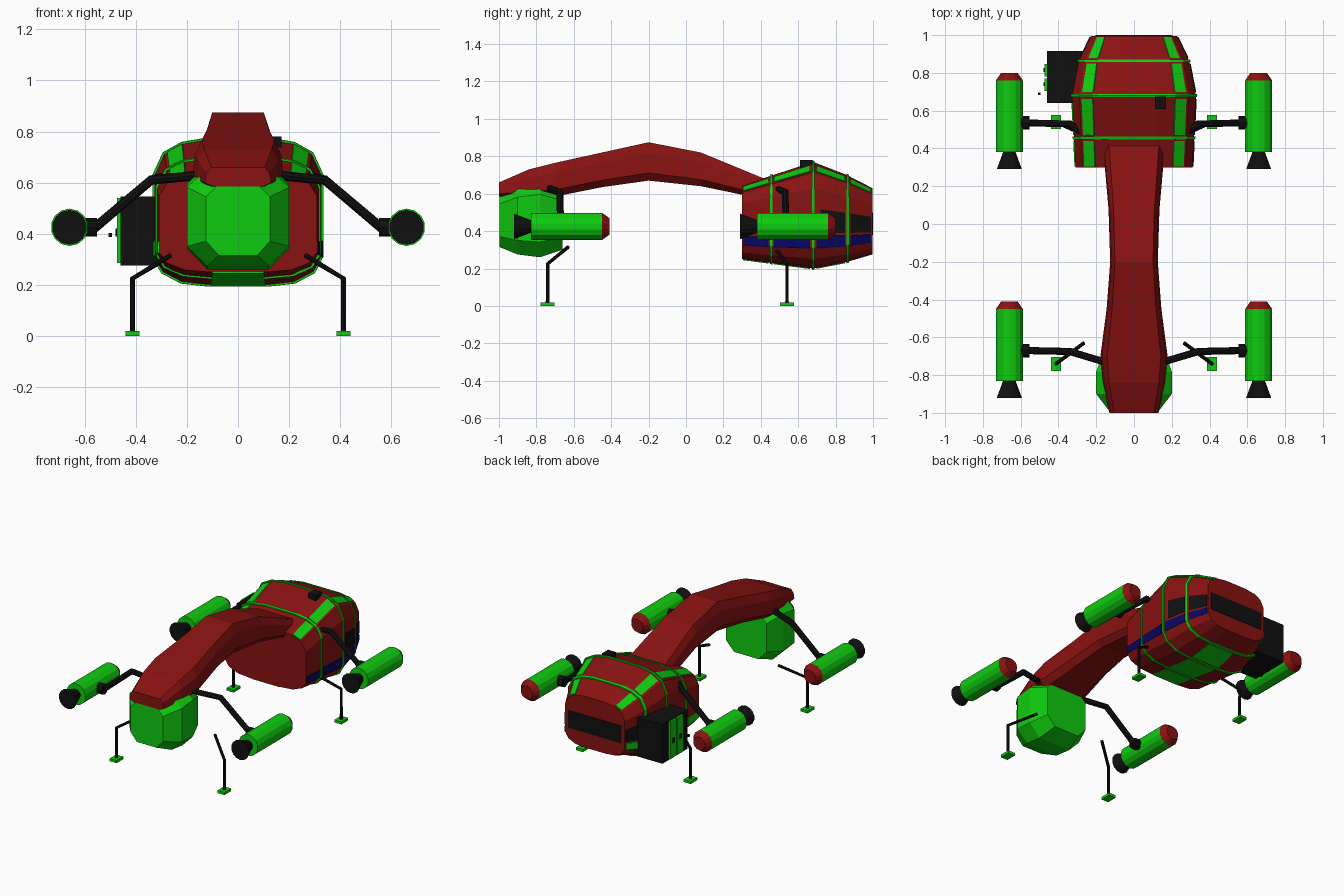
import bpy, bmesh, math
from mathutils import Matrix, Vector

if "Cube" in bpy.data.objects:
    bpy.data.objects.remove(bpy.data.objects["Cube"])

def material(name, col):
    m = bpy.data.materials.new(name)
    m.diffuse_color = (*col, 1)
    m.use_nodes = True
    m.node_tree.nodes["Principled BSDF"].inputs["Base Color"].default_value = m.diffuse_color
    return m

RED = material("red_paint", (0.25, 0.006, 0.006))
GREEN = material("green_paint", (0.005, 0.6, 0.005))
BLACK = material("black_metal", (0.005, 0.005, 0.005))
BLUE = material("blue_trim", (0.002, 0.002, 0.12))

def finish(name, bm, mat):
    bmesh.ops.recalc_face_normals(bm, faces=bm.faces)
    me = bpy.data.meshes.new(name)
    bm.to_mesh(me)
    bm.free()
    me.materials.append(mat)
    ob = bpy.data.objects.new(name, me)
    bpy.context.collection.objects.link(ob)
    return ob

def box(name, lo, hi, mat):
    bm = bmesh.new()
    bmesh.ops.create_cube(bm, size=1)
    for v in bm.verts:
        v.co = Vector([l + (c + .5) * (h - l) for c, l, h in zip(v.co, lo, hi)])
    return finish(name, bm, mat)

def cone(name, start, axis, length, r1, r2, mat, sides=14):
    bm = bmesh.new()
    bmesh.ops.create_cone(bm, cap_ends=True, segments=sides, radius1=r1, radius2=r2, depth=length)
    rot = Vector((0, 0, 1)).rotation_difference(Vector(axis)).to_matrix().to_4x4()
    mid = Vector(start) + Vector(axis) * length / 2
    bm.transform(Matrix.Translation(mid) @ rot)
    return finish(name, bm, mat)

def tube(name, pts, r, mat):
    cu = bpy.data.curves.new(name, 'CURVE')
    cu.dimensions = '3D'
    cu.bevel_depth, cu.bevel_resolution, cu.use_fill_caps = r, 2, True
    sp = cu.splines.new('POLY')
    sp.points.add(len(pts) - 1)
    for p, c in zip(sp.points, pts):
        p.co = (*c, 1)
    cu.materials.append(mat)
    ob = bpy.data.objects.new(name, cu)
    bpy.context.collection.objects.link(ob)
    bpy.ops.object.select_all(action='DESELECT')
    ob.select_set(True)
    bpy.context.view_layer.objects.active = ob
    bpy.ops.object.convert(target='MESH')
    for p in bpy.context.object.data.polygons:
        p.use_smooth = False

# Hulls: half profile (u = width fraction, v = height fraction) lofted over
# stations (y, half width, bottom z, top z)
def full(half):
    return half + [(-u, v) for u, v in reversed(half)]

def hull_point(half, stations, y, s, off=0.0):
    for a, b in zip(stations, stations[1:]):
        if y <= b[0] + 1e-6:
            break
    t = (y - a[0]) / (b[0] - a[0])
    hw, z0, z1 = [p + (q - p) * t for p, q in zip(a[1:], b[1:])]
    pr = full(half)
    i = math.floor(s)
    f = s - i
    p, q = pr[i % len(pr)], pr[(i + 1) % len(pr)]
    u, v = p[0] + (q[0] - p[0]) * f, p[1] + (q[1] - p[1]) * f
    return Vector((u * (hw + off), y, z0 - off + v * (z1 - z0 + 2 * off)))

def loft(name, half, stations, mat):
    bm = bmesh.new()
    n = 2 * len(half)
    rings = [[bm.verts.new(hull_point(half, stations, st[0], i)) for i in range(n)] for st in stations]
    for a, b in zip(rings, rings[1:]):
        for i in range(n):
            bm.faces.new((a[i], a[(i + 1) % n], b[(i + 1) % n], b[i]))
    bm.faces.new(rings[0])
    bm.faces.new(rings[-1])
    return finish(name, bm, mat)

def patch(name, half, stations, ys, ss, mat, off=0.005):
    """Thin plate lying on a hull between two y values and two profile positions."""
    yy = sorted({*ys, *[s[0] for s in stations if ys[0] < s[0] < ys[1]]})
    sv = sorted({*ss, *[i for i in range(-1, 18) if ss[0] < i < ss[1]]})
    bm = bmesh.new()
    layers = [[[bm.verts.new(hull_point(half, stations, y, s, o)) for s in sv] for y in yy]
              for o in (off, -.004)]
    a, b = layers
    ny, ns = len(yy), len(sv)
    for L in layers:
        for j in range(ny - 1):
            for i in range(ns - 1):
                bm.faces.new((L[j][i], L[j][i + 1], L[j + 1][i + 1], L[j + 1][i]))
    for i in range(ns - 1):
        for j in (0, ny - 1):
            bm.faces.new((a[j][i], a[j][i + 1], b[j][i + 1], b[j][i]))
    for j in range(ny - 1):
        for i in (0, ns - 1):
            bm.faces.new((a[j][i], a[j + 1][i], b[j + 1][i], b[j][i]))
    return finish(name, bm, mat)

# Cabin with trim
CAB = [(.36, 0), (.67, .02), (.9, .09), (1, .2), (1, .75), (.88, .9), (.66, .97), (.36, 1)]
CST = [(.30, .31, .25, .645), (.68, .328, .2, .77), (.86, .293, .235, .7), (.996, .228, .275, .63)]
loft("cabin", CAB, CST, RED)
for i, y in enumerate((.455, .68, .865)):
    patch(f"cabin_hoop_{i}", CAB, CST, (y - .007, y + .007), (0, 16), GREEN, .007)
spans = ((.305, .44), (.47, .662), (.698, .85), (.88, .99))
for i, ys in enumerate(spans):
    patch(f"roof_stripe_right_{i}", CAB, CST, ys, (5.2, 6), GREEN)
    patch(f"roof_stripe_left_{i}", CAB, CST, ys, (9, 9.8), GREEN)
    patch(f"side_stripe_right_{i}", CAB, CST, ys, (2.9, 3.19), BLUE)
    patch(f"side_stripe_left_{i}", CAB, CST, ys, (11.81, 12.1), GREEN)
for i, ys in enumerate(spans[:3]):
    patch(f"belly_panel_{i}", CAB, CST, ys, (15.05, 15.95), GREEN)
for side, ss in (("right", (3.25, 3.66)), ("left", (11.34, 11.75))):
    patch(f"side_window_{side}", CAB, CST, (.72, .85), ss, BLACK)
    patch(f"corner_window_{side}", CAB, CST, (.88, .99), ss, BLACK)
box("nose_window", (-.205, .98, .38), (.205, 1, .5), BLACK)
box("roof_hatch", (.11, .61, .72), (.17, .675, .78), BLACK)

# Side airlock
box("airlock", (-.46, .64, .275), (-.24, .915, .545), BLACK)
for i, y in enumerate((.705, .78)):
    box(f"airlock_door_{i}", (-.474, y, .285), (-.455, y + .066, .54), GREEN)
    box(f"airlock_handle_{i}", (-.48, y + .025, .39), (-.47, y + .045, .42), BLACK)
box("airlock_lamp", (-.507, .682, .388), (-.494, .696, .402), BLACK)

# Boom and tail pod
OCT = [(.6, 0), (1, .2), (1, .82), (.6, 1)]
loft("boom", [(.75, 0), (1, .2), (.95, .7), (.8, 1)],
     [(-1, .13, .585, .66), (-.84, .165, .58, .73), (-.7, .178, .585, .765), (-.45, .145, .635, .82),
      (-.2, .126, .67, .875), (.08, .135, .64, .82), (.42, .165, .57, .68)], RED)
loft("tail_pod", OCT, [(-.998, .125, .315, .595), (-.9, .2, .275, .65), (-.78, .2, .26, .67),
                       (-.66, .155, .3, .62)], GREEN)

# Engines, struts and landing legs, mirrored left and right
for side, s in (("right", 1), ("left", -1)):
    for end, y in (("front", .535), ("rear", -.67)):
        tag = f"{end}_{side}"
        e = y + (-.155 if end == "front" else -.16)
        x = s * .66
        cone(f"engine_{tag}", (x, e, .425), (0, 1, 0), .38, .073, .073, GREEN)
        cone(f"engine_cap_{tag}", (x, e + .38, .425), (0, 1, 0), .04, .073, .045, RED)
        cone(f"engine_nozzle_{tag}", (x, e - .09, .425), (0, 1, 0), .09, .068, .034, BLACK)
        cone(f"engine_mount_{tag}", (s * .552, y, .425), (s, 0, 0), .045, .036, .036, BLACK, 8)
        root = (.27, .48, .625) if end == "front" else (.14, -.735, .63)
        tube(f"engine_strut_{tag}", [(s * root[0], *root[1:]), (s * .34, y - .005, .61), (s * .565, y, .42)],
             .019, BLACK)
        if end == "front":
            leg, foot = (s * .26, .47, .315), .54
        else:
            leg, foot = (s * .265, -.63, .315), -.74
        tube(f"leg_{tag}", [leg, (s * .413, foot, .225), (s * .413, foot, .012)], .01, BLACK)
        box(f"foot_{tag}", (s * .413 - .027, foot - .037, 0), (s * .413 + .027, foot + .037, .018), GREEN)
